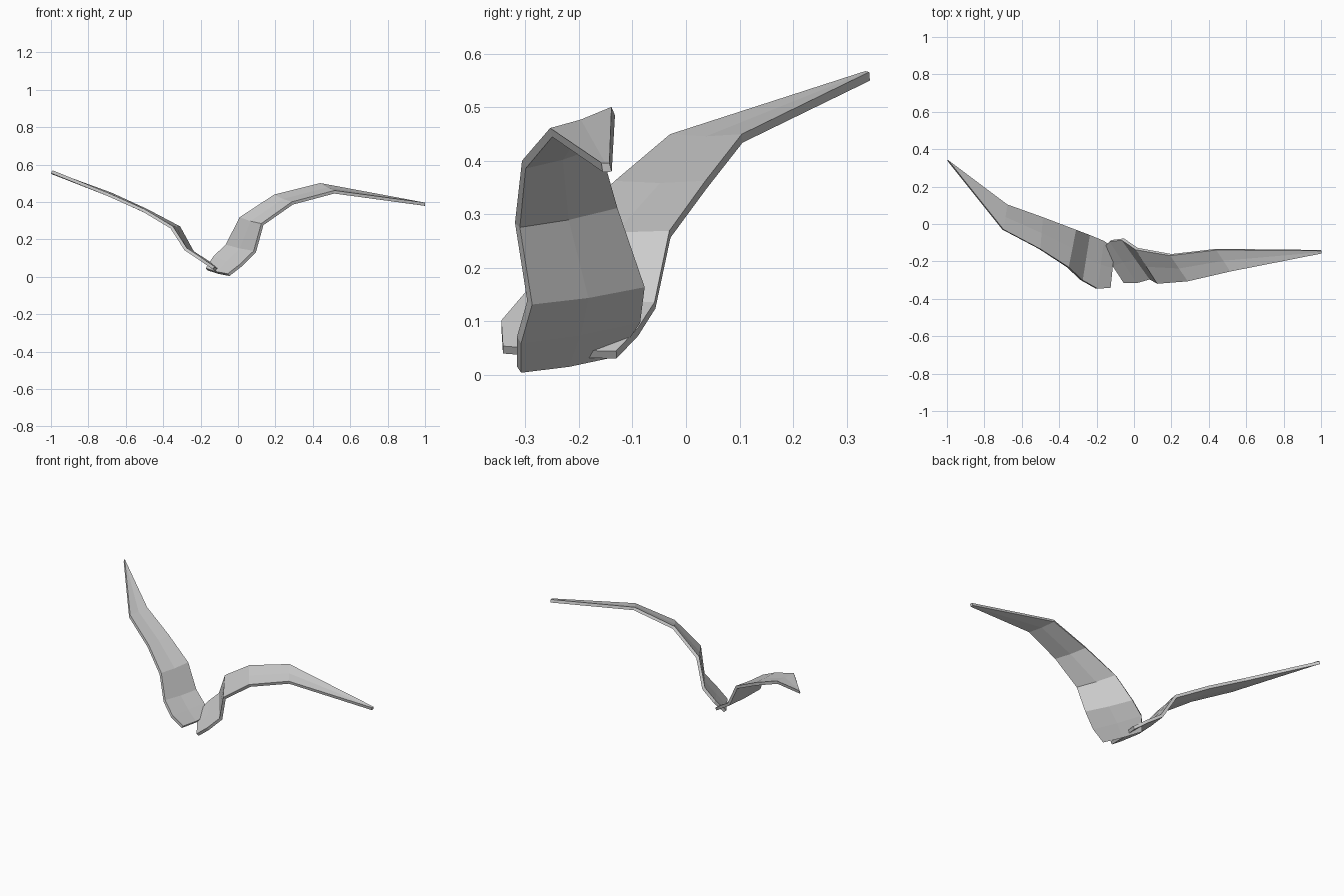
import bpy
import bmesh
from mathutils import Vector


def wing(name, front, back, thickness=0.017, sag=0.004):
    """Flat-faced wing: front and back edge paths with a middle row, given thickness."""
    bm = bmesh.new()
    rows = []
    for f, b in zip(front, back):
        f, b = Vector(f), Vector(b)
        mid = (f + b) / 2 - Vector((0, 0, sag * min(1, (f - b).length / 0.1)))
        rows.append([bm.verts.new(p) for p in (f, mid, b)])
    for r, s in zip(rows, rows[1:]):
        for i in range(2):
            bm.faces.new((r[i], s[i], s[i + 1], r[i + 1]))
    bmesh.ops.recalc_face_normals(bm, faces=bm.faces)
    mesh = bpy.data.meshes.new(name)
    bm.to_mesh(mesh)
    bm.free()
    obj = bpy.data.objects.new(name, mesh)
    bpy.context.collection.objects.link(obj)
    mod = obj.modifiers.new("thickness", 'SOLIDIFY')
    mod.thickness = thickness
    mod.offset = 0
    return obj


# Right wing, root to tip
wing("right_wing",
     [(-0.05, -0.312, 0.01), (0.02, -0.312, 0.065), (0.09, -0.292, 0.135),
      (0.13, -0.315, 0.28), (0.29, -0.303, 0.393), (0.515, -0.252, 0.453),
      (1.0, -0.157, 0.388)],
     [(-0.168, -0.133, 0.04), (-0.127, -0.09, 0.103), (-0.06, -0.082, 0.168),
      (0.015, -0.133, 0.315), (0.197, -0.165, 0.433), (0.44, -0.136, 0.493),
      (1.0, -0.141, 0.388)])

# Left wing, swept back and raised
wing("left_wing",
     [(-0.13, -0.342, 0.047), (-0.2, -0.345, 0.095), (-0.28, -0.3, 0.148),
      (-0.355, -0.23, 0.265), (-0.505, -0.133, 0.355), (-0.7, -0.03, 0.442),
      (-0.992, 0.335, 0.56)],
     [(-0.108, -0.13, 0.038), (-0.165, -0.09, 0.08), (-0.242, -0.058, 0.13),
      (-0.315, -0.03, 0.263), (-0.49, 0.037, 0.355), (-0.68, 0.105, 0.442),
      (-0.997, 0.343, 0.558)])
